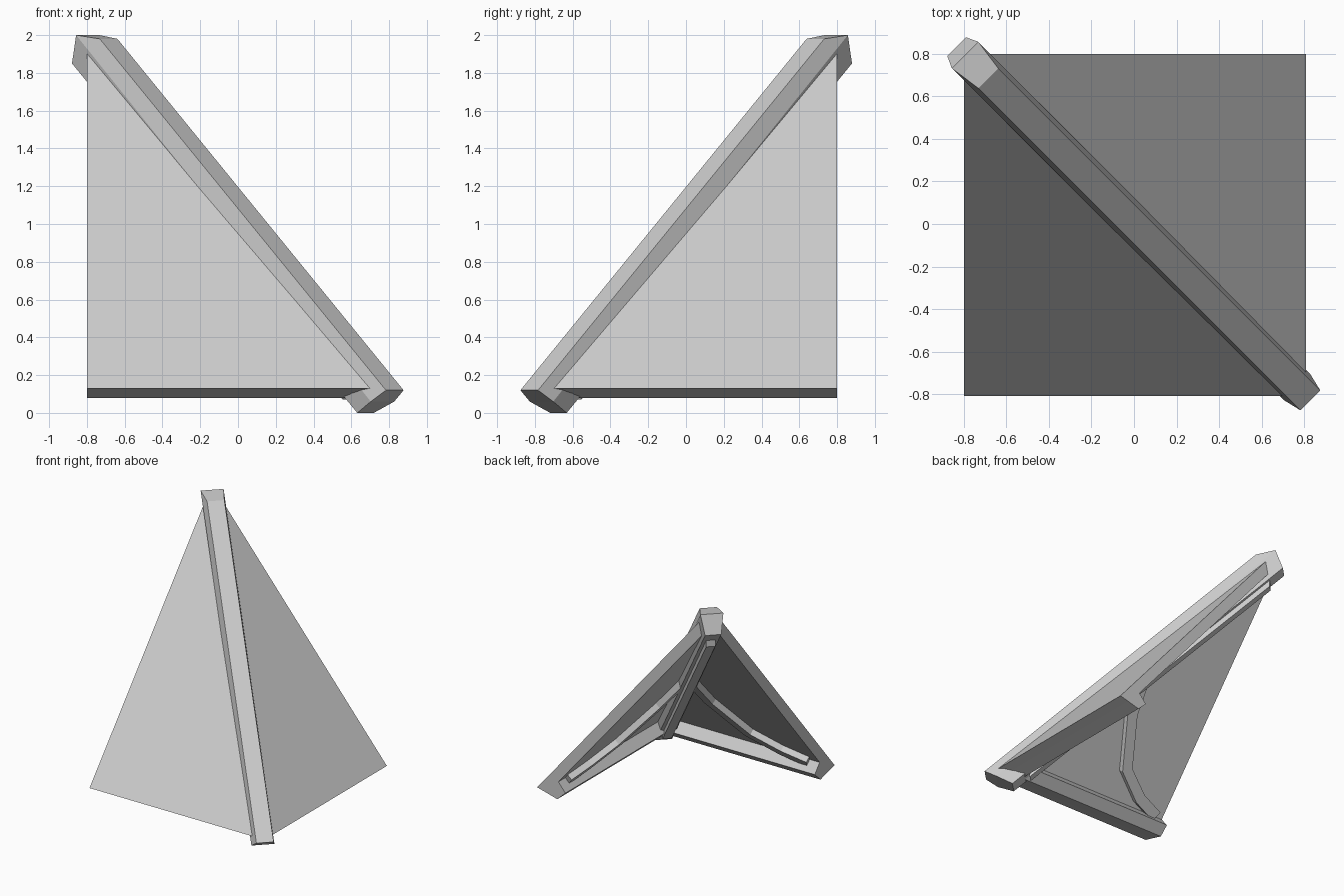
import bpy
import bmesh
from mathutils import Vector

cube = bpy.data.objects.get("Cube")
if cube:
    bpy.data.objects.remove(cube, do_unlink=True)

grey = bpy.data.materials.new("light_grey")
grey.use_nodes = True
colour = (0.6, 0.6, 0.6, 1)
grey.diffuse_color = colour
grey.node_tree.nodes["Principled BSDF"].inputs["Base Color"].default_value = colour


def mirrored(p):
    """Reflect a point across the vertical plane through the hip."""
    return Vector((-p[1], -p[0], p[2]))


def loft(name, rings, flip=False):
    """Skin a list of equal point rings and close both ends."""
    bm = bmesh.new()
    loops = [[bm.verts.new(mirrored(p) if flip else p) for p in ring] for ring in rings]
    count = len(loops[0])
    for a, b in zip(loops, loops[1:]):
        for i in range(count):
            j = (i + 1) % count
            bm.faces.new((a[i], a[j], b[j], b[i]))
    for end in (loops[0], loops[-1]):
        if count == 6:
            # Fold a six-sided end along its widest line
            bm.faces.new((end[0], end[1], end[4], end[5]))
            bm.faces.new(end[1:5])
        else:
            bm.faces.new(end)
    bmesh.ops.recalc_face_normals(bm, faces=bm.faces)
    mesh = bpy.data.meshes.new(name)
    bm.to_mesh(mesh)
    bm.free()
    mesh.materials.append(grey)
    obj = bpy.data.objects.new(name, mesh)
    bpy.context.collection.objects.link(obj)


def hip_point(r, s, z):
    """Point over the diagonal: r along it, s sideways."""
    return Vector((r + s * 0.707, -r + s * 0.707, z))


def hip_ring(top, mid, low):
    """Six-sided ring from (r, z) of its top, middle and bottom edges."""
    sides = ((top, 0.066), (mid, 0.088), (low, 0.062))
    right = [hip_point(r, s, z) for (r, z), s in sides]
    left = [hip_point(r, -s, z) for (r, z), s in reversed(sides)]
    return right + left


# Hip beam: six-sided, with a slanted foot and a level cut at the peak
loft("hip_beam", [
    hip_ring((0.83, 0.12), (0.765, 0.06), (0.675, 0.0)),
    hip_ring((-0.685, 1.98), (-0.795, 2.0), (-0.835, 1.85)),
])

# Narrow rib under the hip beam
loft("hip_rib", [
    [hip_point(r, s, z + dz) for s, dz in ((-0.035, 0.06), (0.035, 0.06), (0.035, -0.05), (-0.035, -0.05))]
    for r, z in ((0.58, 0.12), (-0.76, 1.755))
])

SLOPE = 1.189
THICK = 0.135
PEAK = 0.73


def roof(x, y, drop=0.0):
    """Point on the front roof plane, lowered by drop."""
    return Vector((x, y, 0.13 + (y + 0.81) * SLOPE - drop))


# Corners of the panel, on top and underneath
outer = [roof(0.81, -0.81), roof(-0.8, -0.81), roof(-0.8, PEAK), roof(-PEAK, PEAK)]
inner = [roof(0.717, -0.717, THICK), roof(-0.8, -0.717, THICK),
         roof(-0.8, PEAK, THICK), roof(-PEAK, PEAK, THICK)]
inward = Vector((0, SLOPE, -1)).normalized()


def sweep(path, width, depth):
    """Rings of a flat bar lying on the panel underside."""
    foot, corner, _, top = inner
    pts = [foot + (corner - foot) * u + (top - foot) * v for u, v in path]
    rings = []
    for i, p in enumerate(pts):
        along = (pts[min(i + 1, len(pts) - 1)] - pts[max(i - 1, 0)]).normalized()
        side = inward.cross(along) * width / 2
        rings.append([p - side - inward * 0.01, p + side - inward * 0.01,
                      p + side + inward * depth, p - side + inward * depth])
    return rings


for flip, tag in ((False, "front"), (True, "left")):
    # Sloping triangular roof panel
    loft(tag + "_roof_panel", [outer, inner], flip)
    # Eave beam along the lower edge, square to the slope
    loft(tag + "_eave_beam", [
        [Vector((x, y, z)) for y, z in ((-0.73, 0.109), (-0.625, 0.08), (-0.55, 0.15), (-0.615, 0.228))]
        for x in (0.6, -0.8)
    ], flip)
    # Curved brace from the middle of the hip to the eave corner
    path = ((0.0, 0.54), (0.19, 0.37), (0.48, 0.185), (0.7, 0.11), (0.87, 0.075))
    loft(tag + "_curved_brace", sweep(path, 0.09, 0.05), flip)
